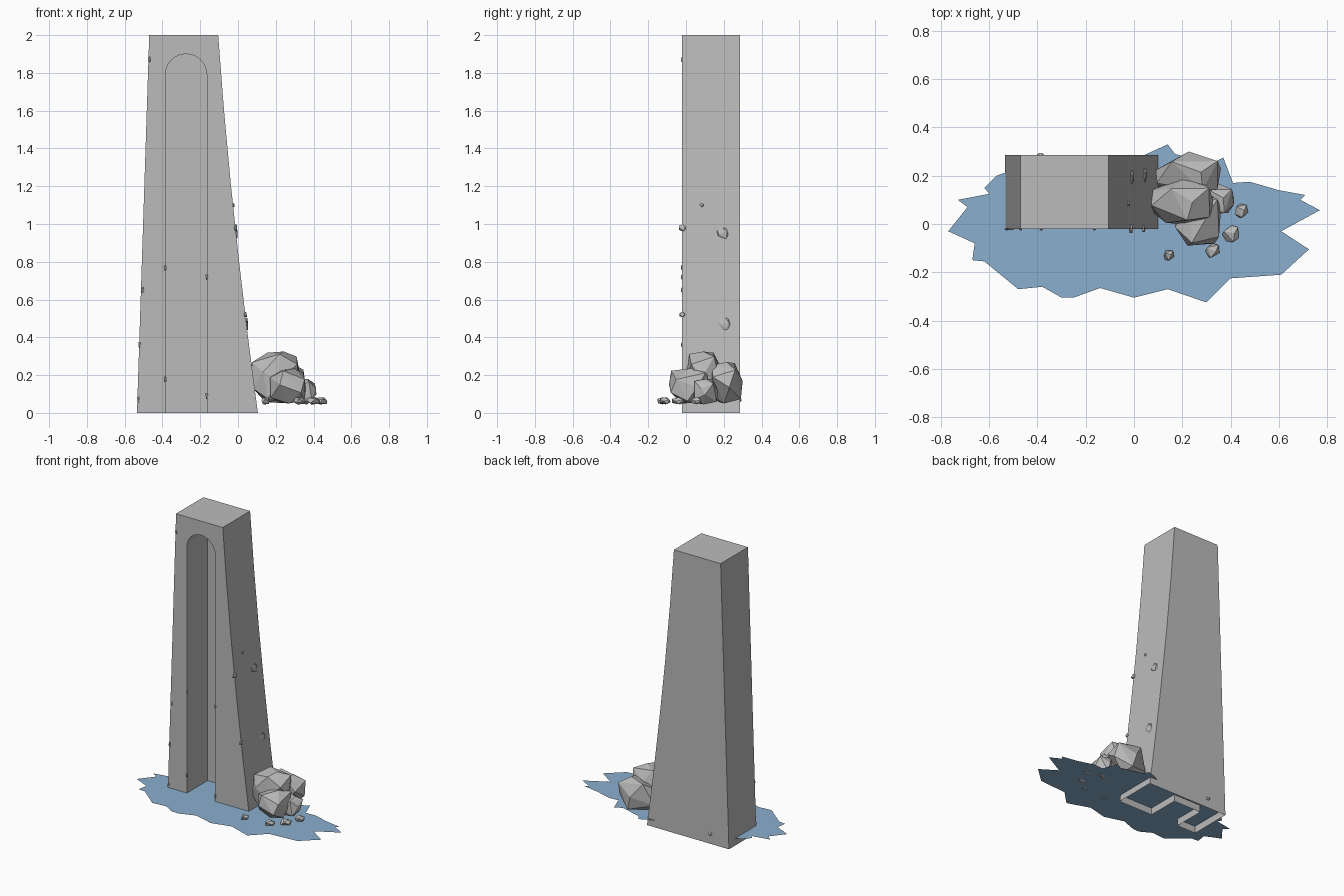
import bpy, bmesh, math, random
from mathutils import Vector

random.seed(7)
cube = bpy.data.objects.get("Cube")
if cube:
    bpy.data.objects.remove(cube)


def make_material(name, colour):
    material = bpy.data.materials.new(name)
    material.use_nodes = True
    material.diffuse_color = (*colour, 1)
    shader = next(n for n in material.node_tree.nodes if n.type == "BSDF_PRINCIPLED")
    shader.inputs["Base Color"].default_value = (*colour, 1)
    return material


STONE = make_material("grey stone", (0.5, 0.5, 0.5))
WATER = make_material("blue water", (0.26, 0.43, 0.62))


def finish(name, bm, material):
    mesh = bpy.data.meshes.new(name)
    bm.to_mesh(mesh)
    bm.free()
    mesh.materials.append(material)
    obj = bpy.data.objects.new(name, mesh)
    bpy.context.collection.objects.link(obj)
    return obj


def add_ring(bm, points, y):
    return [bm.verts.new((x, y, z)) for x, z in points]


def bridge(bm, first, second):
    for i in range(len(first) - 1):
        bm.faces.new((first[i], first[i + 1], second[i + 1], second[i]))


# Tapered tower: an open-bottomed shell with an arched niche in the front
FRONT, NICHE_BACK, BACK = -0.02, 0.21, 0.285
outer = [(0.105, 0), (0.053, 0.4), (0.006, 0.8), (-0.037, 1.2),
         (-0.074, 1.6), (-0.105, 2), (-0.47, 2), (-0.535, 0)]
arch_x, arch_z, radius = -0.275, 1.79, 0.11
arch = [(arch_x - radius, 0)]
for step in range(17):
    angle = math.pi * (1 - step / 16)
    arch.append((arch_x + radius * math.cos(angle), arch_z + radius * math.sin(angle)))
arch.append((arch_x + radius, 0))

bm = bmesh.new()
front_outer = add_ring(bm, outer, FRONT)
back_outer = add_ring(bm, outer, BACK)
front_arch = add_ring(bm, arch, FRONT)
back_arch = add_ring(bm, arch, NICHE_BACK)
bm.faces.new(front_outer + front_arch)
bm.faces.new(list(reversed(back_outer)))
bm.faces.new(back_arch)
bridge(bm, front_outer, back_outer)
bridge(bm, front_arch, back_arch)
bmesh.ops.recalc_face_normals(bm, faces=bm.faces)
front_face = max(bm.faces, key=lambda f: len(f.verts))
tower = finish("tower", bm, STONE)
bpy.context.view_layer.objects.active = tower
tower.select_set(True)
bpy.ops.object.shade_smooth_by_angle(angle=math.radians(30))
tower.select_set(False)


# Faceted rocks: hulls of scattered points fitted to a box
def add_rock(name, low, high, count=14):
    points = []
    for i in range(count):
        height = 1 - 2 * (i + 0.5) / count
        turn = i * 2.4 + random.uniform(-0.4, 0.4)
        side = math.sqrt(1 - height * height)
        points.append(Vector((side * math.cos(turn), side * math.sin(turn), height)))
    # Push the points toward the box corners for a blocky shape
    for p in points:
        p /= max(abs(c) for c in p) ** 0.6
    bm = bmesh.new()
    for p in points:
        spot = []
        for axis in range(3):
            values = [q[axis] for q in points]
            share = (p[axis] - min(values)) / (max(values) - min(values))
            spot.append(low[axis] + share * (high[axis] - low[axis]))
        bm.verts.new(spot)
    hull = bmesh.ops.convex_hull(bm, input=bm.verts)
    loose = [v for v in hull["geom_interior"] if isinstance(v, bmesh.types.BMVert)]
    bmesh.ops.delete(bm, geom=loose, context="VERTS")
    bmesh.ops.recalc_face_normals(bm, faces=bm.faces)
    return finish(name, bm, STONE)


add_rock("peak_rock", (0.07, 0, 0.06), (0.33, 0.19, 0.325), 18)
add_rock("back_rock", (0.09, 0.13, 0.05), (0.36, 0.3, 0.27))
add_rock("front_rock", (0.17, -0.09, 0.05), (0.36, 0.14, 0.235), 16)
add_rock("side_rock", (0.27, 0.04, 0.045), (0.415, 0.17, 0.18))

# Pebbles lying on the water: centre and half size
for x, y, size in [(0.445, 0.055, 0.028), (0.4, -0.04, 0.034),
                   (0.325, -0.11, 0.029), (0.145, -0.13, 0.021)]:
    add_rock("pebble", (x - size, y - size, 0.045), (x + size, y + size, 0.082), 10)


# Stone chips set into the tower surface
def add_chip(x, y, z, depth, wide, tall):
    add_rock("chip", (x - depth, y - wide, z - tall), (x + depth, y + wide, z + tall), 10)


def right_side(z):
    for (x0, z0), (x1, z1) in zip(outer, outer[1:]):
        if z0 <= z <= z1:
            return x0 + (x1 - x0) * (z - z0) / (z1 - z0)


for y, z, size in [(0.195, 0.95, 0.03), (0.205, 0.47, 0.034), (0.085, 1.1, 0.01),
                   (FRONT, 0.52, 0.014), (FRONT, 0.98, 0.018)]:
    add_chip(right_side(z), y, z, 0.008, size, size)
for x, z in [(-0.47, 1.87), (-0.505, 0.65), (-0.52, 0.36), (-0.528, 0.07),
             (-0.385, 0.77), (-0.165, 0.72), (-0.165, 0.09), (-0.385, 0.18)]:
    add_chip(x, FRONT, z, 0.007, 0.006, 0.016)
add_chip(-0.39, BACK, 0.07, 0.014, 0.01, 0.012)

# Ragged pool of water around the base
shore = [(-0.77, -0.03), (-0.69, 0.07), (-0.73, 0.1), (-0.6, 0.125), (-0.62, 0.15),
         (-0.57, 0.2), (-0.5, 0.225), (-0.2, 0.22), (0.03, 0.28), (0.14, 0.33),
         (0.17, 0.29), (0.32, 0.25), (0.37, 0.275), (0.41, 0.17), (0.48, 0.175),
         (0.6, 0.14), (0.71, 0.12), (0.69, 0.1), (0.77, 0.057), (0.61, -0.03),
         (0.725, -0.105), (0.61, -0.21), (0.4, -0.225), (0.3, -0.325), (0.14, -0.27),
         (0, -0.305), (-0.14, -0.265), (-0.25, -0.305), (-0.3, -0.305), (-0.38, -0.26),
         (-0.48, -0.27), (-0.62, -0.155), (-0.67, -0.15), (-0.66, -0.08)]
bm = bmesh.new()
surface = bm.faces.new([bm.verts.new((x, y, 0.05)) for x, y in shore])
surface.normal_update()
if surface.normal.z < 0:
    surface.normal_flip()
finish("water", bm, WATER)
